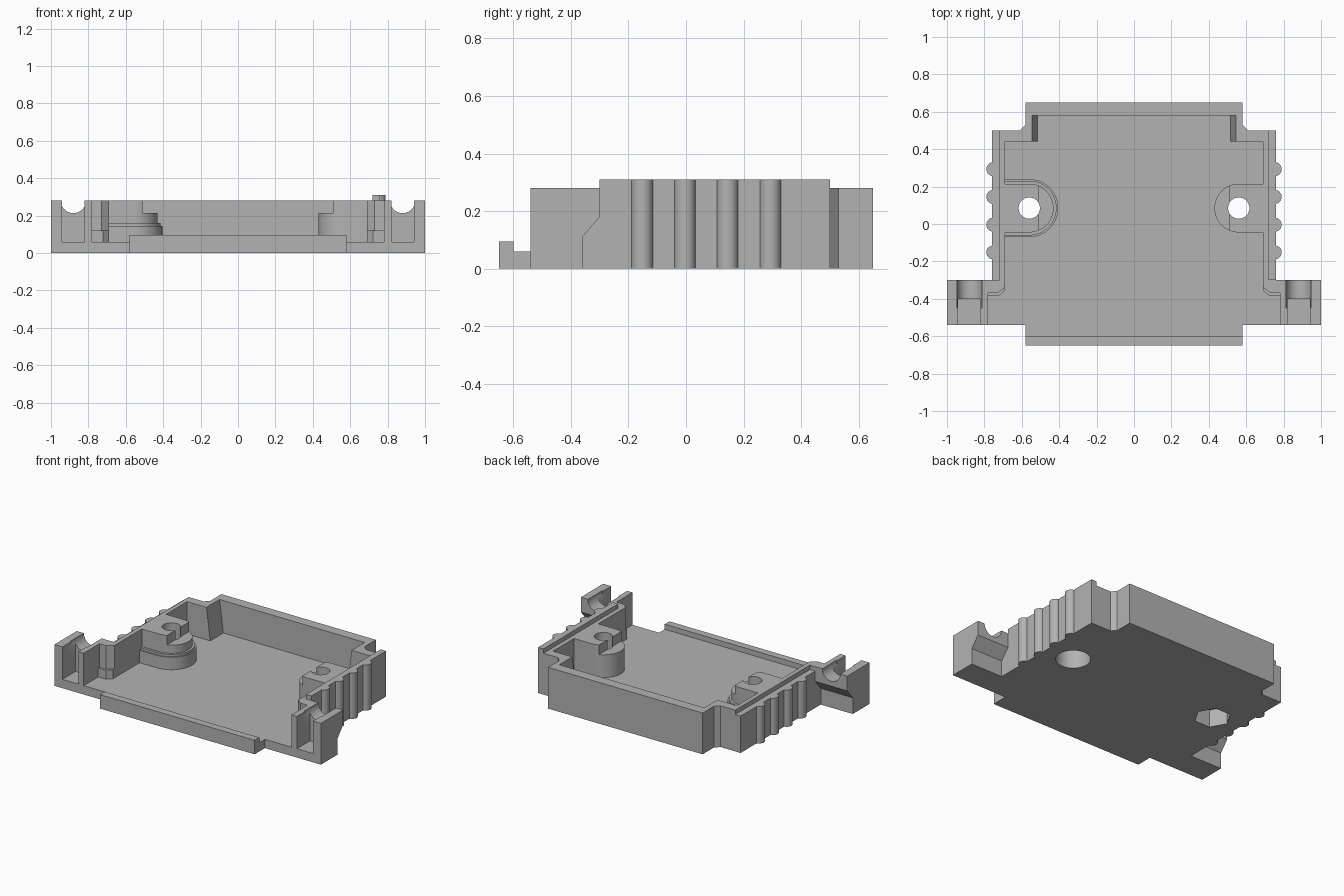
import bpy, bmesh, math

cube = bpy.data.objects.get("Cube")
if cube:
    bpy.data.objects.remove(cube, do_unlink=True)

grey = bpy.data.materials.new("plain grey plastic")
grey.use_nodes = True
tone = (0.45, 0.45, 0.45, 1)
grey.diffuse_color = tone
grey.node_tree.nodes["Principled BSDF"].inputs["Base Color"].default_value = tone


def prism(name, points, low, high, axis="z"):
    """Extrude a flat outline between two levels along an axis."""
    place = {"z": lambda a, b, c: (a, b, c),
             "y": lambda a, b, c: (a, c, b),
             "x": lambda a, b, c: (c, a, b)}[axis]
    bm = bmesh.new()
    rings = [[bm.verts.new(place(a, b, c)) for a, b in points] for c in (low, high)]
    bm.faces.new(rings[0])
    bm.faces.new(rings[1])
    n = len(points)
    for i in range(n):
        j = (i + 1) % n
        bm.faces.new((rings[0][i], rings[0][j], rings[1][j], rings[1][i]))
    bmesh.ops.recalc_face_normals(bm, faces=bm.faces)
    mesh = bpy.data.meshes.new(name)
    bm.to_mesh(mesh)
    bm.free()
    mesh.materials.append(grey)
    obj = bpy.data.objects.new(name, mesh)
    bpy.context.collection.objects.link(obj)
    return obj


def box(name, x0, x1, y0, y1, z0, z1):
    return prism(name, [(x0, y0), (x1, y0), (x1, y1), (x0, y1)], z0, z1)


def circle(cx, cy, r, n=48, turn=0):
    return [(cx + r * math.cos(turn + math.tau * i / n),
             cy + r * math.sin(turn + math.tau * i / n)) for i in range(n)]


def mirrored(half):
    return half + [(-x, y) for x, y in reversed(half)]


def flip(points, side):
    return [(x * side, y) for x, y in points]


def cut(obj, cutters):
    """Subtract every cutter, then bake the result and drop the cutters."""
    for c in cutters:
        c.hide_render = True
        mod = obj.modifiers.new("cut", "BOOLEAN")
        mod.operation = "DIFFERENCE"
        mod.solver = "EXACT"
        mod.object = c
    graph = bpy.context.evaluated_depsgraph_get()
    baked = bpy.data.meshes.new_from_object(obj.evaluated_get(graph))
    obj.modifiers.clear()
    obj.data = baked
    for c in cutters:
        bpy.data.objects.remove(c, do_unlink=True)


def smooth(obj):
    bpy.ops.object.select_all(action="DESELECT")
    obj.select_set(True)
    bpy.context.view_layer.objects.active = obj
    bpy.ops.object.shade_smooth_by_angle(angle=math.radians(30))


FLOOR, RIM, RIDGE = 0.06, 0.28, 0.31
HOLE_X, HOLE_Y = 0.56, 0.085


def screw_cutters(side):
    """Through hole plus a hexagonal or round pocket from below."""
    x = side * HOLE_X
    through = prism("hole", circle(x, HOLE_Y, 0.057), -0.1, 0.5)
    if side < 0:
        pocket = prism("pocket", circle(x, HOLE_Y, 0.115, 6), -0.1, 0.12)
    else:
        pocket = prism("pocket", circle(x, HOLE_Y, 0.108), -0.1, 0.13)
    return [through, pocket]


# Tray shell with its two front ears
outline = mirrored([(0.58, -0.65), (0.58, -0.54), (1, -0.54), (1, -0.3), (0.76, -0.3),
                    (0.76, 0.5), (0.61, 0.5), (0.58, 0.53), (0.58, 0.65)])
shell = prism("tray_shell", outline, 0, RIM)


def cavity(step, low, high):
    return prism("cavity", mirrored([
        (0.78, -0.8), (0.78, -0.37 - step), (0.73 - step / 2, -0.37 - step),
        (0.69, -0.34 - step), (0.69, 0.44), (0.545, 0.44), (0.545, 0.58)]), low, high)


cutters = [cavity(0.015, FLOOR, 0.13), cavity(0, 0.12, 0.5)]
for side in (-1, 1):
    # Ear pocket, round cable channel and sloped undercut
    cutters.append(prism("ear_pocket", flip([
        (0.82, -0.6), (0.94, -0.6), (0.94, -0.4), (0.82, -0.4)], side), FLOOR, 0.5))
    cutters.append(prism("channel", circle(side * 0.88, RIM, 0.067), -0.45, -0.2, "y"))
    ends = sorted((side * 0.76, side * 1.1))
    cutters.append(prism("undercut", [(-0.36, -0.1), (-0.36, 0.11), (-0.3, 0.18),
                                      (-0.2, 0.18), (-0.2, -0.1)], *ends, "x"))
    cutters += screw_cutters(side)
# Mating groove in one side wall
cutters.append(box("groove", -0.85, -0.72, -0.3, 0.6, 0.25, 0.5))
cut(shell, cutters)
smooth(shell)

# Raised lip on the front edge, and mating ridge on the other side wall
box("front_lip", -0.58, 0.58, -0.65, -0.6, 0.05, 0.095)
box("side_ridge", 0.72, 0.76, -0.3, 0.5, 0.27, RIDGE)

for side, label in ((-1, "right"), (1, "left")):
    # Rounded grip ribs
    for k in range(4):
        rib = prism(f"{label}_grip_rib_{k + 1}",
                    [(x, y) for x, y in circle(side * 0.752, -0.152 + 0.1483 * k, 0.0375, 32)
                     if abs(x) > 0.745], 0, RIDGE if side > 0 else 0.25)
        smooth(rib)

    # Sloped corner fillets beside the rear wall
    prism(f"{label}_corner_wedge", flip([(0.515, 0.05), (0.55, 0.05), (0.55, RIM),
                                         (0.545, RIM)], side), 0.44, 0.59, "y")

    # Screw bosses with a stepped top
    def boss_shape(r):
        arc = [(HOLE_X - r * math.sin(math.pi * i / 32),
                HOLE_Y + r * math.cos(math.pi * i / 32)) for i in range(33)]
        return flip([(0.7, HOLE_Y + r)] + arc + [(0.7, HOLE_Y - r)], side)

    boss = prism(f"{label}_screw_boss", boss_shape(0.13), 0.02, RIM)
    step = prism("step", flip([(0.3, -0.2), (0.51, -0.2), (0.51, 0.4), (0.3, 0.4)], side),
                 0.215, 0.5)
    cut(boss, [step] + screw_cutters(side))
    smooth(boss)

    # Wider collar around the hexagonal pocket, chamfered on top
    if side < 0:
        for part, r, top in (("collar", 0.155, 0.145), ("collar_step", 0.146, 0.16)):
            collar = prism(f"{label}_boss_{part}", boss_shape(r), 0.02, top)
            cut(collar, screw_cutters(side))
            smooth(collar)
